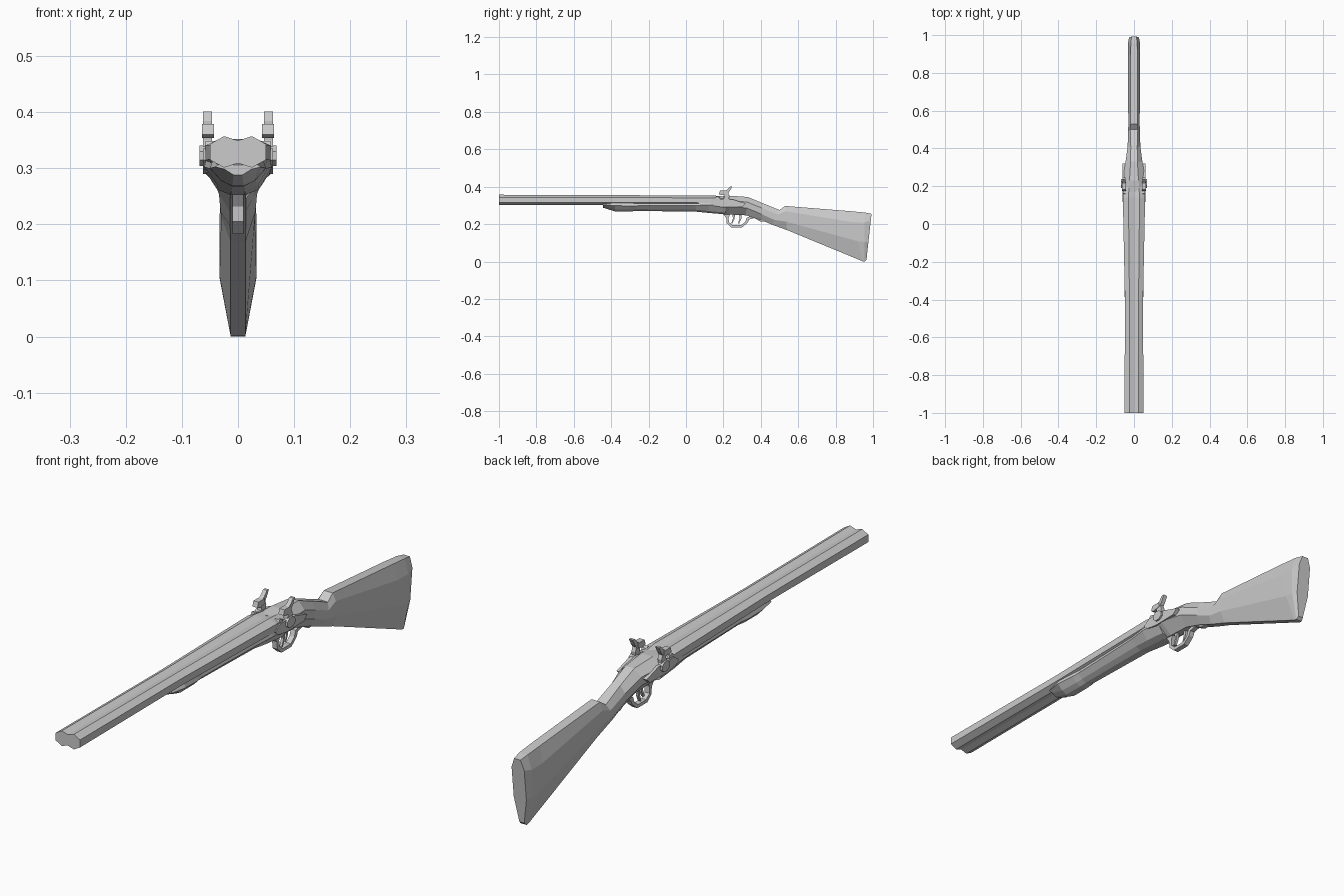
import bpy, bmesh, math


def make(name, verts, faces):
    me = bpy.data.meshes.new(name)
    me.from_pydata(verts, [], faces)
    bm = bmesh.new()
    bm.from_mesh(me)
    bmesh.ops.recalc_face_normals(bm, faces=bm.faces)
    bm.to_mesh(me)
    bm.free()
    ob = bpy.data.objects.new(name, me)
    bpy.context.collection.objects.link(ob)
    return ob


def loft(name, rings):
    n = len(rings[0])
    verts = [p for r in rings for p in r]
    faces = [(i * n + j, i * n + (j + 1) % n, (i + 1) * n + (j + 1) % n, (i + 1) * n + j)
             for i in range(len(rings) - 1) for j in range(n)]
    faces += [tuple(range(n)), tuple(range((len(rings) - 1) * n, len(rings) * n))]
    return make(name, verts, faces)


def plate(name, outline, x0, x1):
    # Side profile in (y, z), extruded across x
    return loft(name, [[(x, y, z) for y, z in outline] for x in (x0, x1)])


def mirrored(y, half):
    # Full ring from its right half, listed from top to bottom as (x, z)
    return [(x, y, z) for x, z in half] + [(-x, y, z) for x, z in reversed(half) if x > 0]


# Twin hexagonal barrels, flaring towards the breech
def barrel_ring(y, w, h, zc):
    half = [(0, .72 * h), (w / 2, h), (w, .5 * h), (w, -.5 * h), (w / 2, -h), (0, -.72 * h)]
    pts = [(x, zc + z) for x, z in half]
    return [(x, y, z) for x, z in pts] + [(-x, y, z) for x, z in pts[-2:0:-1]]


loft("barrels", [barrel_ring(-1, .05, .028, .329), barrel_ring(-.4, .048, .0255, .329),
                 barrel_ring(.14, .059, .0265, .327), barrel_ring(.2, .052, .024, .324)])


# Fore-end under the barrels, with a flared tip and a V-shaped belly
def fore_ring(y, w, top, shoulder, bottom):
    return mirrored(y, [(w * .9, top), (w, shoulder), (w * .6, bottom + .010), (w * .2, bottom)])


loft("fore_end", [fore_ring(-.445, .040, .306, .302, .288), fore_ring(-.38, .050, .314, .300, .268),
                  fore_ring(-.30, .047, .314, .296, .267), fore_ring(-.27, .044, .314, .298, .270),
                  fore_ring(.05, .053, .318, .300, .267), fore_ring(.12, .060, .326, .302, .260),
                  fore_ring(.21, .062, .332, .300, .252)])


# Action, wrist and shoulder stock as one loft: the bottom may sit at another y
def stock_ring(yt, yb, zt, zb, wt, w, wb, hi, lo):
    h = zt - zb
    half = [(wt, zt), (w, zb + h * hi), (w, zb + h * lo), (wb, zb)]
    ring = [(x, yb + (yt - yb) * (z - zb) / h, z) for x, z in half]
    return ring + [(-x, y, z) for x, y, z in reversed(ring)]


loft("stock", [
    stock_ring(.17, .17, .346, .256, .030, .060, .014, .82, .45),
    stock_ring(.23, .23, .352, .251, .024, .062, .014, .75, .42),
    stock_ring(.33, .32, .345, .247, .018, .045, .014, .72, .40),
    stock_ring(.41, .40, .312, .222, .017, .034, .014, .70, .35),
    stock_ring(.50, .46, .275, .197, .020, .031, .014, .70, .32),
    stock_ring(.53, .54, .297, .168, .018, .030, .013, .78, .35),
    stock_ring(.88, .945, .269, .001, .018, .033, .013, .78, .40),
    stock_ring(.955, .955, .262, .000, .017, .033, .013, .80, .40),
    stock_ring(.992, .965, .255, .010, .013, .026, .010, .85, .38)])

# Trigger guard loop with its rear tang
plate("trigger_guard", [
    (.195, .258), (.215, .232), (.217, .205), (.242, .183), (.300, .183), (.330, .207),
    (.338, .225), (.365, .232), (.40, .213), (.425, .214), (.425, .228), (.35, .245),
    (.325, .234), (.317, .212), (.296, .195), (.248, .195), (.229, .211), (.228, .235),
    (.238, .256)], -.010, .010)

# Two curved triggers
for i, (x, y) in enumerate(((.006, .252), (-.006, .288))):
    plate(f"trigger_{i + 1}", [(y - .006, .262), (y + .010, .262), (y + .008, .228),
                               (y - .004, .203), (y - .010, .204), (y - .001, .230)],
          x - .005, x + .005)

for side, s in (("left", -1), ("right", 1)):
    # Lock plate on the side of the action
    plate(f"lock_plate_{side}", [(.13, .315), (.16, .335), (.25, .332), (.32, .310),
                                 (.30, .292), (.20, .290), (.15, .298)], s * .045, s * .062)
    # Octagonal hammer pivot
    plate(f"hammer_pivot_{side}", [(.215 + .025 * math.cos(a), .322 + .020 * math.sin(a))
                                   for a in [math.pi / 8 + k * math.pi / 4 for k in range(8)]],
          s * .050, s * .069)
    # Hammer neck with a raked thumb spur
    plate(f"hammer_{side}", [(.200, .325), (.228, .325), (.232, .350), (.226, .366),
                             (.236, .380), (.247, .401), (.236, .401), (.220, .384),
                             (.203, .375), (.205, .350)], s * .046, s * .062)
    # Hammer nose striking the nipple
    plate(f"hammer_nose_{side}", [(.176, .360), (.182, .379), (.218, .379), (.222, .362),
                                  (.190, .354)], s * .043, s * .064)
    # Nipple on the breech
    plate(f"nipple_{side}", [(.150, .325), (.162, .348), (.178, .345), (.185, .325)],
          s * .040, s * .058)
